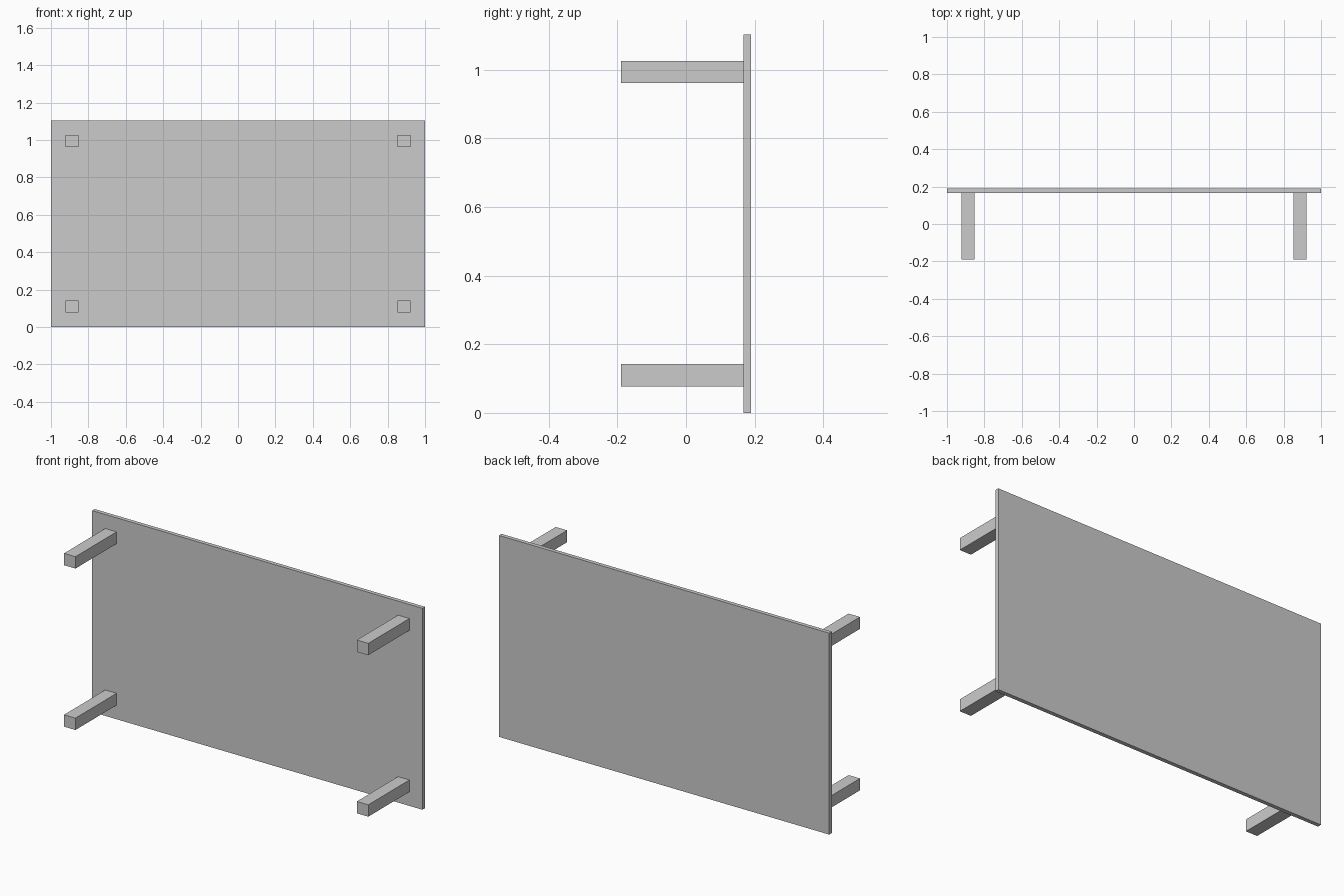
import bpy

if "Cube" in bpy.data.objects:
    bpy.data.objects.remove(bpy.data.objects["Cube"])


def box(name, lo, hi):
    """Add a box spanning two opposite corners."""
    centre = [(a + b) / 2 for a, b in zip(lo, hi)]
    bpy.ops.mesh.primitive_cube_add(size=1, location=centre)
    obj = bpy.context.object
    obj.name = name
    obj.scale = [b - a for a, b in zip(lo, hi)]
    bpy.ops.object.transform_apply(location=False, rotation=False, scale=True)
    return obj


HEIGHT = 1.103
DEPTH = 0.189          # half depth
PANEL_FRONT = 0.167    # where the legs meet the panel

# Tabletop, standing on its long edge
box("tabletop", (-1, PANEL_FRONT, 0), (1, DEPTH, HEIGHT))

# Four legs pointing forward, inset from the corners
LEG_X, LEG_Z = 0.887, 0.442
LEG_W, LEG_H = 0.069, 0.065
for side, sx in (("left", -1), ("right", 1)):
    for level, sz in (("lower", -1), ("upper", 1)):
        x = sx * LEG_X
        z = HEIGHT / 2 + sz * LEG_Z
        box(f"{level}_{side}_leg",
            (x - LEG_W / 2, -DEPTH, z - LEG_H / 2),
            (x + LEG_W / 2, PANEL_FRONT, z + LEG_H / 2))
